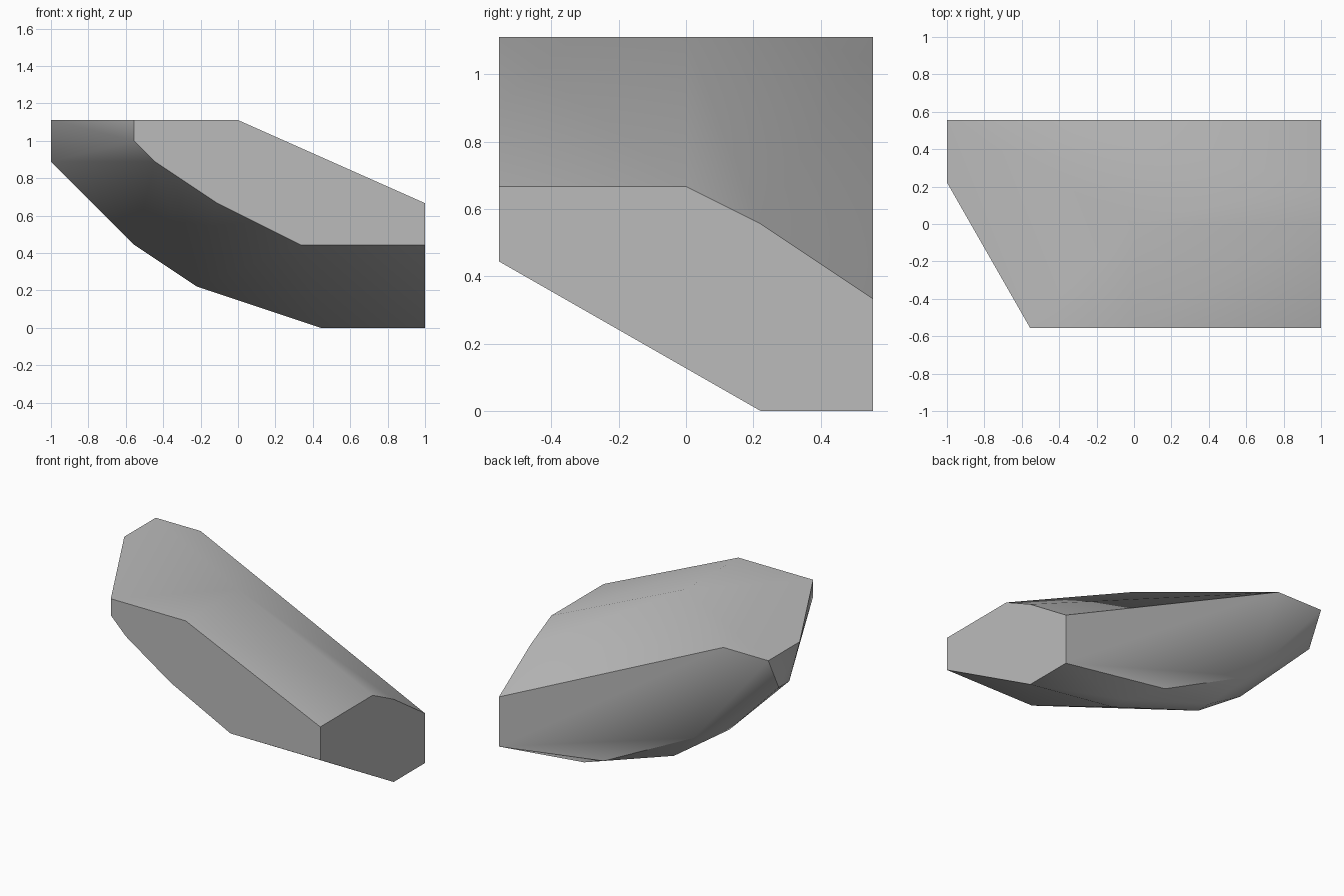
import bpy
import bmesh
import math

cube = bpy.data.objects.get("Cube")
if cube:
    bpy.data.objects.remove(cube, do_unlink=True)

UNIT = 1 / 9  # the stone is laid out on a grid of ninths

# Flat facets of the stone, as outlines in grid units
front_facet = [(-5, 10), (0, 10), (9, 6), (9, 4), (3, 4), (-1, 6), (-4, 8), (-5, 9)]   # x, z
back_facet = [(9, 3), (-6, 10), (-9, 10), (-4, 4), (2, 1), (9, 0)]                     # x, z
left_facet = [(-5, 4), (2, 0), (5, 0), (5, 3), (2, 5), (0, 6), (-5, 6)]                # y, z
right_facet = [(2, 10), (3, 8), (4, 8), (5, 10)]                                       # y, z
top_edge = [(0, 0), (-3, 2)]                                                           # x, y
# Ridge points along the underside
keel = [(-5, 3, 4), (-2, 3, 2), (-2, 4, 2), (4, 3, 0), (4, 4, 0)]

points = set(keel)
points |= {(x, -5, z) for x, z in front_facet}
points |= {(x, 5, z) for x, z in back_facet}
points |= {(9, y, z) for y, z in left_facet}
points |= {(-9, y, z) for y, z in right_facet}
points |= {(x, y, 10) for x, y in top_edge}

# Wrap the facets in one convex skin
bm = bmesh.new()
for p in sorted(points):
    bm.verts.new([c * UNIT for c in p])
hull = bmesh.ops.convex_hull(bm, input=bm.verts)
loose = {v for v in bm.verts if not v.link_faces}
bmesh.ops.delete(bm, geom=list(loose), context="VERTS")
bmesh.ops.dissolve_limit(bm, angle_limit=math.radians(0.5), verts=bm.verts, edges=bm.edges)
bmesh.ops.recalc_face_normals(bm, faces=bm.faces)

mesh = bpy.data.meshes.new("stone")
bm.to_mesh(mesh)
bm.free()
stone = bpy.data.objects.new("stone", mesh)
bpy.context.collection.objects.link(stone)

# Plain grey stone
grey = bpy.data.materials.new("stone_grey")
grey.use_nodes = True
color = (0.5, 0.5, 0.5, 1)
grey.diffuse_color = color
grey.node_tree.nodes["Principled BSDF"].inputs["Base Color"].default_value = color
mesh.materials.append(grey)

# Soft shading over shallow edges, crisp facet rims
bpy.ops.object.select_all(action="DESELECT")
stone.select_set(True)
bpy.context.view_layer.objects.active = stone
bpy.ops.object.shade_smooth_by_angle(angle=math.radians(40))
